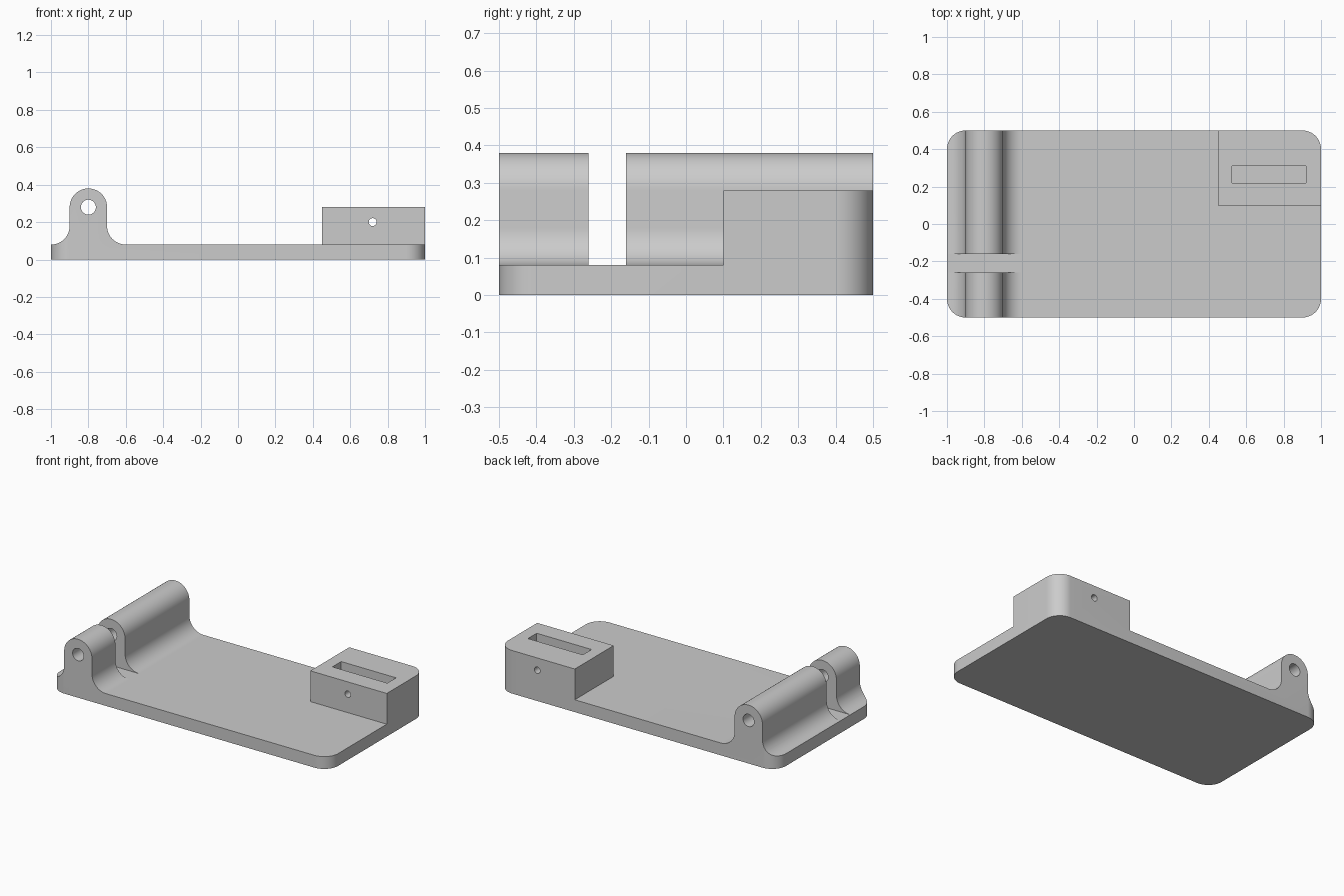
import bpy
import bmesh
from math import cos, sin, pi, radians
from mathutils import Vector

default = bpy.data.objects.get("Cube")
if default:
    bpy.data.objects.remove(default, do_unlink=True)

grey = bpy.data.materials.new("plain grey")
grey.use_nodes = True
grey.diffuse_color = (0.6, 0.6, 0.6, 1)
grey.node_tree.nodes["Principled BSDF"].inputs["Base Color"].default_value = (0.6, 0.6, 0.6, 1)


def arc(cx, cy, r, start, end, steps=16):
    """Points on an arc, angles in degrees."""
    angles = [radians(start + (end - start) * i / steps) for i in range(steps + 1)]
    return [(cx + r * cos(a), cy + r * sin(a)) for a in angles]


def prism(name, outline, axis, low, high):
    """Extrude an outline along z (outline in xy) or y (outline in xz)."""
    bm = bmesh.new()
    place = (lambda u, v: (u, v, low)) if axis == "z" else (lambda u, v: (u, low, v))
    face = bm.faces.new([bm.verts.new(place(u, v)) for u, v in outline])
    grown = bmesh.ops.extrude_face_region(bm, geom=[face])["geom"]
    step = Vector((0, 0, high - low)) if axis == "z" else Vector((0, high - low, 0))
    bmesh.ops.translate(bm, vec=step, verts=[g for g in grown if isinstance(g, bmesh.types.BMVert)])
    bmesh.ops.recalc_face_normals(bm, faces=bm.faces)
    mesh = bpy.data.meshes.new(name)
    bm.to_mesh(mesh)
    bm.free()
    mesh.materials.append(grey)
    obj = bpy.data.objects.new(name, mesh)
    bpy.context.collection.objects.link(obj)
    return obj


def box(name, x, y, z):
    return prism(name, [(x[0], y[0]), (x[1], y[0]), (x[1], y[1]), (x[0], y[1])], "z", *z)


def bore(name, x, z, r, y0, y1):
    return prism(name, arc(x, z, r, 0, 360, 40)[:-1], "y", y0, y1)


def combine(target, tool, operation):
    """Apply a boolean and discard the tool."""
    mod = target.modifiers.new(operation, "BOOLEAN")
    mod.operation = operation
    mod.solver = "EXACT"
    mod.object = tool
    bpy.context.view_layer.objects.active = target
    bpy.ops.object.modifier_apply(modifier=mod.name)
    bpy.data.objects.remove(tool, do_unlink=True)


# Base plate with the filleted hinge barrel, as one oversized section
plate_top, pivot_x, pivot_z, r = 0.08, -0.8, 0.28, 0.1
section = [(-1.2, -0.1), (1.2, -0.1), (1.2, plate_top)]
section += arc(pivot_x + 2 * r, plate_top + r, r, 270, 180)
section += arc(pivot_x, pivot_z, r, 0, 180, 32)
section += arc(pivot_x - 2 * r, plate_top + r, r, 360, 270)
section += [(-1.2, plate_top)]
body = prism("hinged_base", section, "y", -0.6, 0.6)

# Gap between the two hinge knuckles
combine(body, box("gap_cutter", (-1.3, -0.5), (-0.26, -0.16), (plate_top, 0.6)), "DIFFERENCE")

# Corner block
combine(body, box("corner_block", (0.45, 1.15), (0.1, 0.55), (0.04, 0.28)), "UNION")

# Trim everything to the rounded plate outline
rounded = []
for cx, cy, start in ((0.9, 0.4, 0), (-0.9, 0.4, 90), (-0.9, -0.4, 180), (0.9, -0.4, 270)):
    rounded += arc(cx, cy, 0.1, start, start + 90)
combine(body, prism("outline_trim", rounded, "z", 0, 0.7), "INTERSECT")

# Hinge pin hole, block slot and cross hole
combine(body, bore("pin_hole", pivot_x, pivot_z, 0.04, -0.7, 0.7), "DIFFERENCE")
combine(body, box("slot_cutter", (0.525, 0.92), (0.22, 0.31), (0.1, 0.5)), "DIFFERENCE")
combine(body, bore("cross_hole", 0.72, 0.2, 0.021, 0.0, 0.7), "DIFFERENCE")

# Smooth the curved faces, keep real edges sharp
bpy.ops.object.select_all(action="DESELECT")
body.select_set(True)
bpy.context.view_layer.objects.active = body
bpy.ops.object.shade_smooth_by_angle(angle=radians(25))
